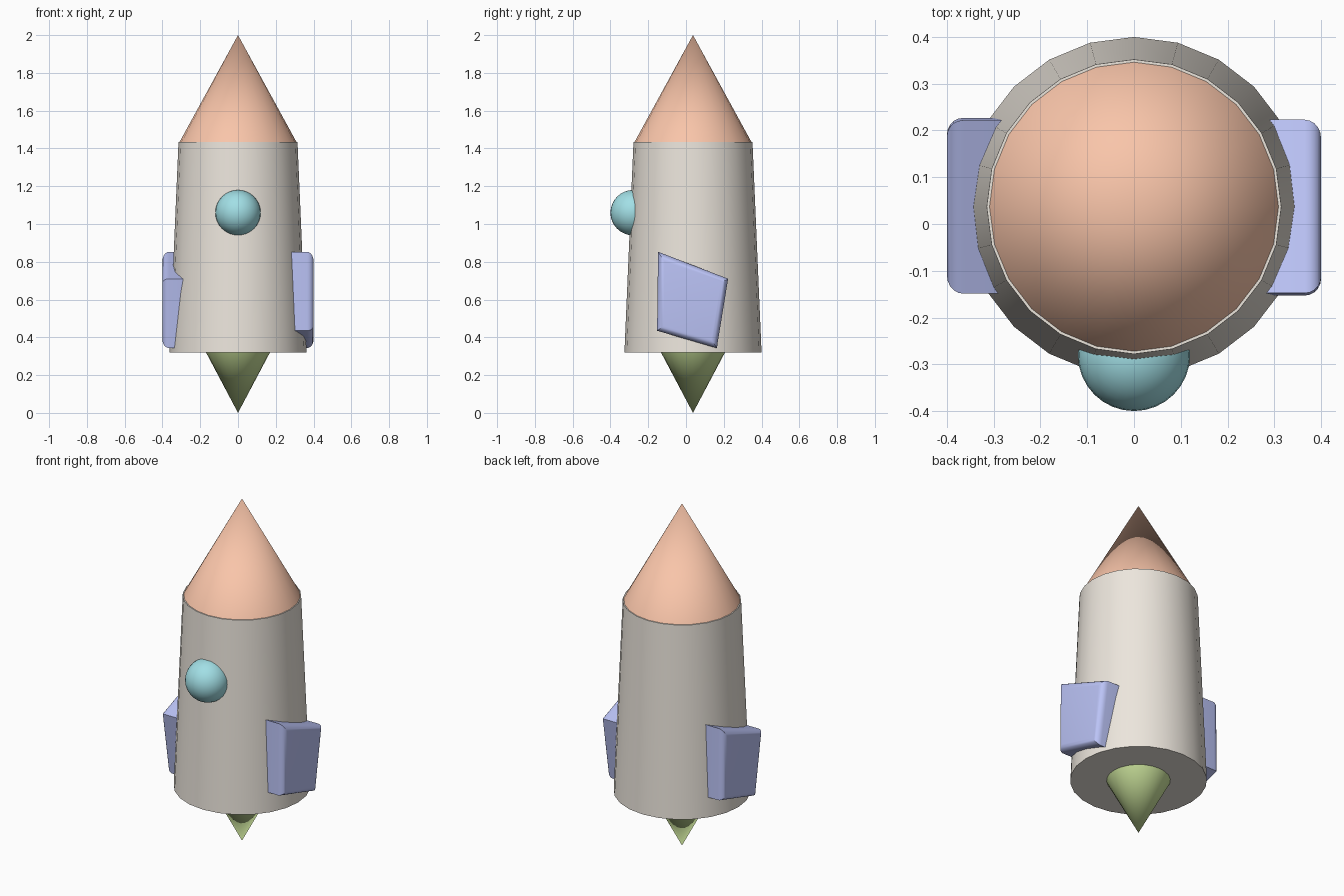
import bpy, bmesh, math
from mathutils import Vector, Matrix

if "Cube" in bpy.data.objects:
    bpy.data.objects.remove(bpy.data.objects["Cube"])

AXIS_Y = 0.037   # the rocket axis sits slightly behind centre
SIDES = 24


def finish(obj, name, colour):
    obj.name = name
    mat = bpy.data.materials.new(name + "_paint")
    mat.diffuse_color = (*colour, 1)
    mat.use_nodes = True
    mat.node_tree.nodes["Principled BSDF"].inputs["Base Color"].default_value = mat.diffuse_color
    obj.data.materials.append(mat)
    bpy.ops.object.select_all(action='DESELECT')
    obj.select_set(True)
    bpy.context.view_layer.objects.active = obj
    bpy.ops.object.shade_smooth_by_angle(angle=math.radians(30))
    return obj


def cone(name, r_low, r_high, z_low, z_high, colour):
    bpy.ops.mesh.primitive_cone_add(
        vertices=SIDES, radius1=r_low, radius2=r_high, depth=z_high - z_low,
        location=(0, AXIS_Y, (z_low + z_high) / 2))
    return finish(bpy.context.object, name, colour)


def fin(name, turn, colour):
    # skewed side profile (y, z), extruded outward in x
    profile = [(-0.148, 0.853), (-0.153, 0.435), (0.163, 0.343), (0.223, 0.71)]
    bm = bmesh.new()
    base = bm.faces.new([bm.verts.new((0.25, y - AXIS_Y, z)) for y, z in profile])
    ext = bmesh.ops.extrude_face_region(bm, geom=[base])
    moved = [v for v in ext["geom"] if isinstance(v, bmesh.types.BMVert)]
    bmesh.ops.translate(bm, verts=moved, vec=Vector((0.15, 0, 0)))
    bmesh.ops.recalc_face_normals(bm, faces=bm.faces)
    # round the outer rim only
    rim = [e for e in bm.edges if all(v.co.x > 0.39 for v in e.verts)]
    bmesh.ops.bevel(bm, geom=rim, offset=0.035, segments=5, profile=0.5,
                    affect='EDGES')
    bmesh.ops.rotate(bm, verts=bm.verts, cent=(0, 0, 0),
                     matrix=Matrix.Rotation(turn, 3, 'Z'))
    mesh = bpy.data.meshes.new(name)
    bm.to_mesh(mesh)
    bm.free()
    obj = bpy.data.objects.new(name, mesh)
    obj.location.y = AXIS_Y
    bpy.context.collection.objects.link(obj)
    return finish(obj, name, colour)


# tapered hull, nose and exhaust flame
cone("hull", 0.363, 0.315, 0.32, 1.435, (0.84, 0.79, 0.72))
cone("nose_cone", 0.309, 0, 1.435, 2.0, (0.95, 0.56, 0.40))
flame = cone("exhaust_flame", 0, 0.172, 0.0, 0.325, (0.58, 0.74, 0.32))

# round porthole half sunk into the front
bpy.ops.mesh.primitive_uv_sphere_add(segments=32, ring_count=16, radius=0.12,
                                     location=(0, -0.28, 1.06))
finish(bpy.context.object, "porthole", (0.36, 0.74, 0.79))

# two fins, half a turn apart
for side, turn in (("right", 0), ("left", math.pi)):
    fin(side + "_fin", turn, (0.50, 0.55, 0.93))
